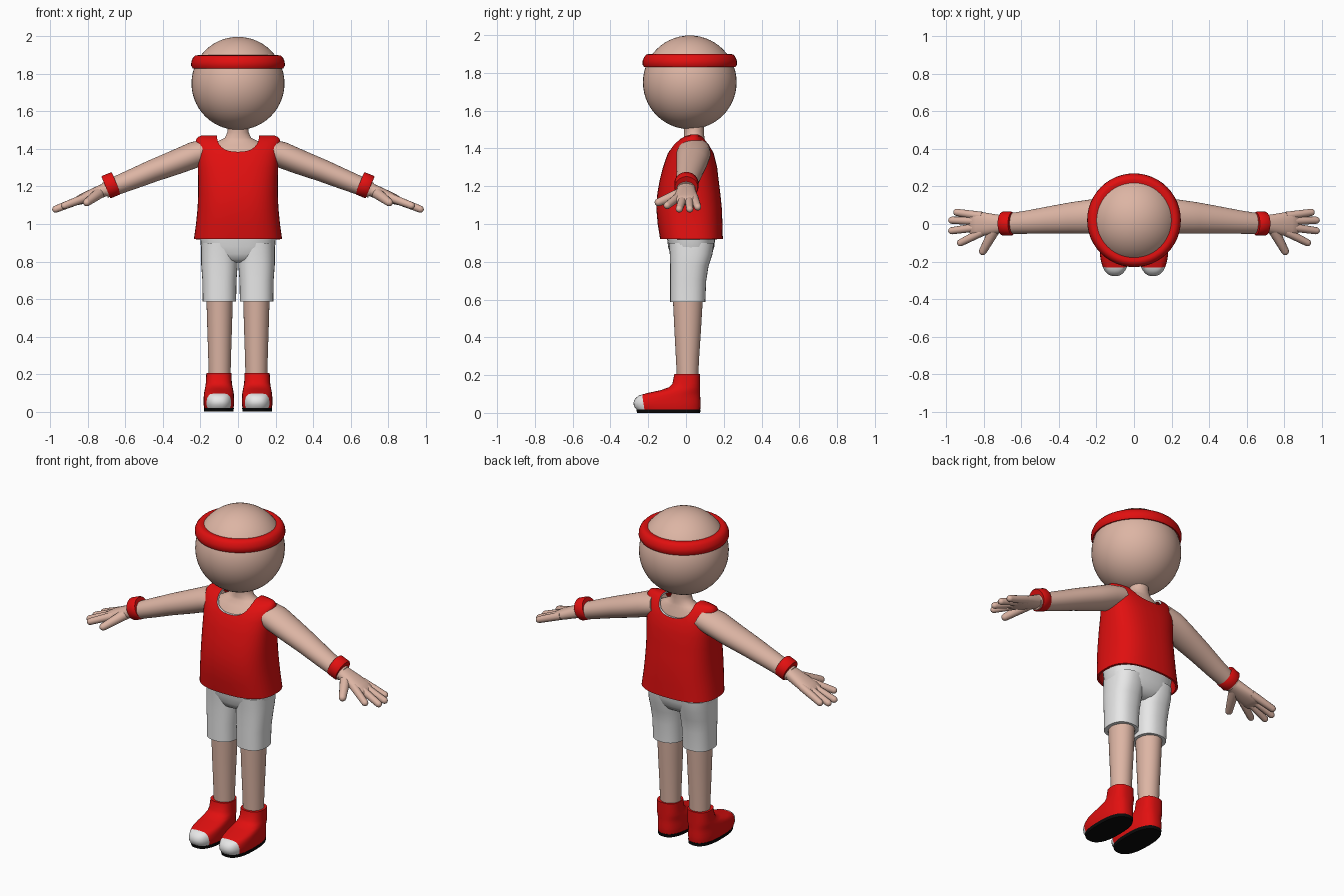
import bpy, bmesh, math
from mathutils import Vector


def material(name, rgb):
    m = bpy.data.materials.new(name)
    m.diffuse_color = (*rgb, 1)
    return m


SKIN = material("skin", (0.72, 0.46, 0.37))
RED = material("red", (0.75, 0.005, 0.005))
WHITE = material("white", (0.8, 0.8, 0.8))
BLACK = material("black", (0.003, 0.003, 0.003))
X, Y, Z = Vector((1, 0, 0)), Vector((0, 1, 0)), Vector((0, 0, 1))


def finish(name, bm, *mats):
    bmesh.ops.recalc_face_normals(bm, faces=bm.faces)
    me = bpy.data.meshes.new(name)
    bm.to_mesh(me)
    bm.free()
    for m in mats:
        me.materials.append(m)
    ob = bpy.data.objects.new(name, me)
    bpy.context.collection.objects.link(ob)
    return ob


def add_loft(bm, rows, u, v, e=2.0, n=32, caps=(True, True)):
    """Skin superellipse rings; each row is (centre, radius along u, radius along v)."""
    def power(t):
        return math.copysign(abs(t) ** (2 / e), t) if abs(t) > 1e-6 else 0.0
    rings = []
    for c, ra, rb in rows:
        rings.append([bm.verts.new(Vector(c) + u * ra * power(math.cos(a)) + v * rb * power(math.sin(a)))
                      for a in (2 * math.pi * i / n for i in range(n))])
    for r0, r1 in zip(rings, rings[1:]):
        for i in range(n):
            j = (i + 1) % n
            bm.faces.new((r0[i], r0[j], r1[j], r1[i]))
    if caps[0]:
        bm.faces.new(rings[0])
    if caps[1]:
        bm.faces.new(rings[-1])


def upright(cx, rows):
    """Turn (z, y front, y back, half width) into loft rows."""
    return [((cx, (a + b) / 2, z), w, (b - a) / 2) for z, a, b, w in rows]


def upright_part(name, cx, rows, mat, e=2.0, n=32, caps=(True, True)):
    bm = bmesh.new()
    add_loft(bm, upright(cx, rows), X, Y, e, n, caps)
    return finish(name, bm, mat)


def add_finger(bm, p0, p1, r0, r1):
    """Tapered tube with a round tip."""
    p0, p1 = Vector(p0), Vector(p1)
    d = (p1 - p0).normalized()
    u = d.cross(Z).normalized()
    rows = [(p0, r0, r0), (p1, r1, r1)]
    for a in (30, 55, 75, 87):
        a = math.radians(a)
        rows.append((p1 + d * r1 * math.sin(a), r1 * math.cos(a), r1 * math.cos(a)))
    add_loft(bm, rows, u, d.cross(u), n=14)


# Head
bm = bmesh.new()
bmesh.ops.create_uvsphere(bm, u_segments=48, v_segments=28, radius=0.248)
bmesh.ops.translate(bm, verts=bm.verts, vec=(0, 0.02, 1.75))
finish("head", bm, SKIN)

# Headband
band = [(1.832, 0.225), (1.83, 0.242), (1.845, 0.250), (1.865, 0.249), (1.885, 0.241),
        (1.898, 0.229), (1.900, 0.215), (1.896, 0.195)]
bm = bmesh.new()
add_loft(bm, [((0, 0.02, z), r, r) for z, r in band], X, Y, n=48, caps=(False, False))
finish("headband", bm, RED)

# Chest and neck under the shirt
upright_part("chest_and_neck", 0, [
    (1.15, -0.13, 0.15, 0.18), (1.30, -0.105, 0.135, 0.18), (1.37, -0.08, 0.122, 0.18),
    (1.42, -0.035, 0.108, 0.15), (1.445, -0.015, 0.10, 0.10), (1.46, -0.01, 0.097, 0.07),
    (1.49, -0.01, 0.095, 0.056), (1.54, -0.01, 0.095, 0.054)], SKIN)

# Sleeveless shirt: open at the hem, with thickness and a scooped neckline
shirt = upright_part("shirt", 0, [
    (0.92, -0.137, 0.195, 0.235), (1.00, -0.15, 0.193, 0.224), (1.08, -0.157, 0.190, 0.216),
    (1.16, -0.152, 0.182, 0.212), (1.23, -0.14, 0.173, 0.212), (1.30, -0.122, 0.165, 0.214),
    (1.37, -0.098, 0.148, 0.219), (1.42, -0.068, 0.125, 0.224), (1.45, -0.035, 0.10, 0.224),
    (1.465, -0.008, 0.085, 0.212), (1.473, 0.02, 0.068, 0.19)], RED, e=2.6, n=48, caps=(False, True))
bm = bmesh.new()
add_loft(bm, [((0, y, 1.48), 0.113, 0.095) for y in (-0.4, 0.4)], X, Z, e=2.5)
cutter = finish("neckline_cutter", bm, WHITE)
cutter.hide_render = True
bpy.context.view_layer.objects.active = shirt
thick = shirt.modifiers.new("thickness", "SOLIDIFY")
thick.thickness = 0.012
thick.offset = -1
cut = shirt.modifiers.new("neckline", "BOOLEAN")
cut.operation = "DIFFERENCE"
cut.object = cutter
cut.solver = "EXACT"
cut.material_mode = "TRANSFER"
for m in ("thickness", "neckline"):
    bpy.ops.object.modifier_apply(modifier=m)
bpy.data.objects.remove(cutter)

# Seat of the shorts
upright_part("shorts_seat", 0, [
    (0.795, -0.04, 0.08, 0.06), (0.81, -0.07, 0.115, 0.12), (0.84, -0.083, 0.137, 0.18),
    (0.88, -0.095, 0.15, 0.198), (0.96, -0.105, 0.158, 0.205)], WHITE, e=2.6)

for s, side in ((-1, "right"), (1, "left")):
    # Leg of the shorts, and the bare leg
    upright_part(side + "_shorts_leg", s * 0.099, [
        (0.588, -0.07, 0.085, 0.075), (0.588, -0.084, 0.102, 0.089), (0.70, -0.084, 0.107, 0.091),
        (0.78, -0.084, 0.120, 0.097), (0.84, -0.086, 0.14, 0.098), (0.90, -0.09, 0.148, 0.097)],
        WHITE, e=2.4)
    upright_part(side + "_leg", s * 0.098, [
        (0.18, -0.048, 0.064, 0.058), (0.30, -0.054, 0.070, 0.061), (0.45, -0.062, 0.080, 0.066),
        (0.62, -0.070, 0.090, 0.071)], SKIN)

    # Shoe with a white toe cap
    bm = bmesh.new()
    add_loft(bm, upright(s * 0.102, [
        (0.018, -0.262, 0.075, 0.078), (0.035, -0.276, 0.077, 0.081), (0.055, -0.278, 0.077, 0.082),
        (0.075, -0.270, 0.076, 0.081), (0.092, -0.250, 0.075, 0.080), (0.105, -0.205, 0.075, 0.078),
        (0.120, -0.135, 0.075, 0.075), (0.135, -0.092, 0.075, 0.072), (0.155, -0.072, 0.075, 0.069),
        (0.205, -0.062, 0.075, 0.067)]), X, Y, e=2.5, n=40)
    bmesh.ops.bisect_plane(bm, geom=bm.verts[:] + bm.edges[:] + bm.faces[:],
                           plane_co=(0, -0.225, 0.05), plane_no=(0, 1, 0.15))
    for f in bm.faces:
        c = f.calc_center_median()
        f.material_index = int(c.y + 0.225 + 0.15 * (c.z - 0.05) < 0)
    finish(side + "_shoe", bm, RED, WHITE)
    upright_part(side + "_sole", s * 0.102, [
        (0, -0.258, 0.075, 0.078), (0.019, -0.264, 0.077, 0.080)], BLACK, e=2.5, n=40)

    # Arm
    d = Vector((0.925 * s, 0, -0.38))
    across = Vector((0.38 * s, 0, 0.925))
    bm = bmesh.new()
    add_loft(bm, [((s * x, y, z), a, b) for x, y, z, a, b in (
        (0.15, 0.042, 1.392, 0.066, 0.085), (0.23, 0.040, 1.370, 0.070, 0.091),
        (0.33, 0.033, 1.330, 0.066, 0.084), (0.45, 0.022, 1.285, 0.060, 0.073),
        (0.57, 0.010, 1.236, 0.054, 0.062), (0.66, 0.003, 1.200, 0.049, 0.055),
        (0.71, 0.0, 1.180, 0.042, 0.048))], across, Y)
    finish(side + "_arm", bm, SKIN)

    # Wristband
    mid = Vector((s * 0.677, 0.002, 1.207))
    bm = bmesh.new()
    add_loft(bm, [(mid + d * t, r, r) for t, r in (
        (-0.030, 0.045), (-0.030, 0.060), (-0.024, 0.064), (0.024, 0.064), (0.030, 0.060),
        (0.030, 0.040))], across, Y)
    finish(side + "_wristband", bm, RED)

    # Hand: palm, four fingers and a thumb
    bm = bmesh.new()
    add_loft(bm, [((s * x, y, 1.19 - 0.4 * (x - 0.69)), a, b) for x, y, a, b in (
        (0.69, 0.0, 0.036, 0.044), (0.74, 0.0, 0.034, 0.052), (0.79, 0.0, 0.031, 0.060),
        (0.835, 0.0, 0.027, 0.065), (0.865, 0.0, 0.021, 0.060), (0.877, 0.0, 0.012, 0.045))],
        across, Y, e=2.3)
    for x0, y0, x1, y1 in ((0.81, 0.042, 0.945, 0.062), (0.82, 0.015, 0.972, 0.020),
                           (0.82, -0.015, 0.972, -0.036), (0.81, -0.042, 0.925, -0.100)):
        add_finger(bm, (s * x0, y0, 1.19 - 0.4 * (x0 - 0.69)),
                   (s * x1, y1, 1.192 - 0.4 * (x1 - 0.69)), 0.023, 0.019)
    add_finger(bm, (s * 0.735, -0.015, 1.168), (s * 0.806, -0.145, 1.115), 0.031, 0.021)
    finish(side + "_hand", bm, SKIN)

# Smooth shading with sharp hems and rims
bpy.ops.object.select_all(action="SELECT")
bpy.context.view_layer.objects.active = shirt
bpy.ops.object.shade_smooth_by_angle(angle=math.radians(40))
